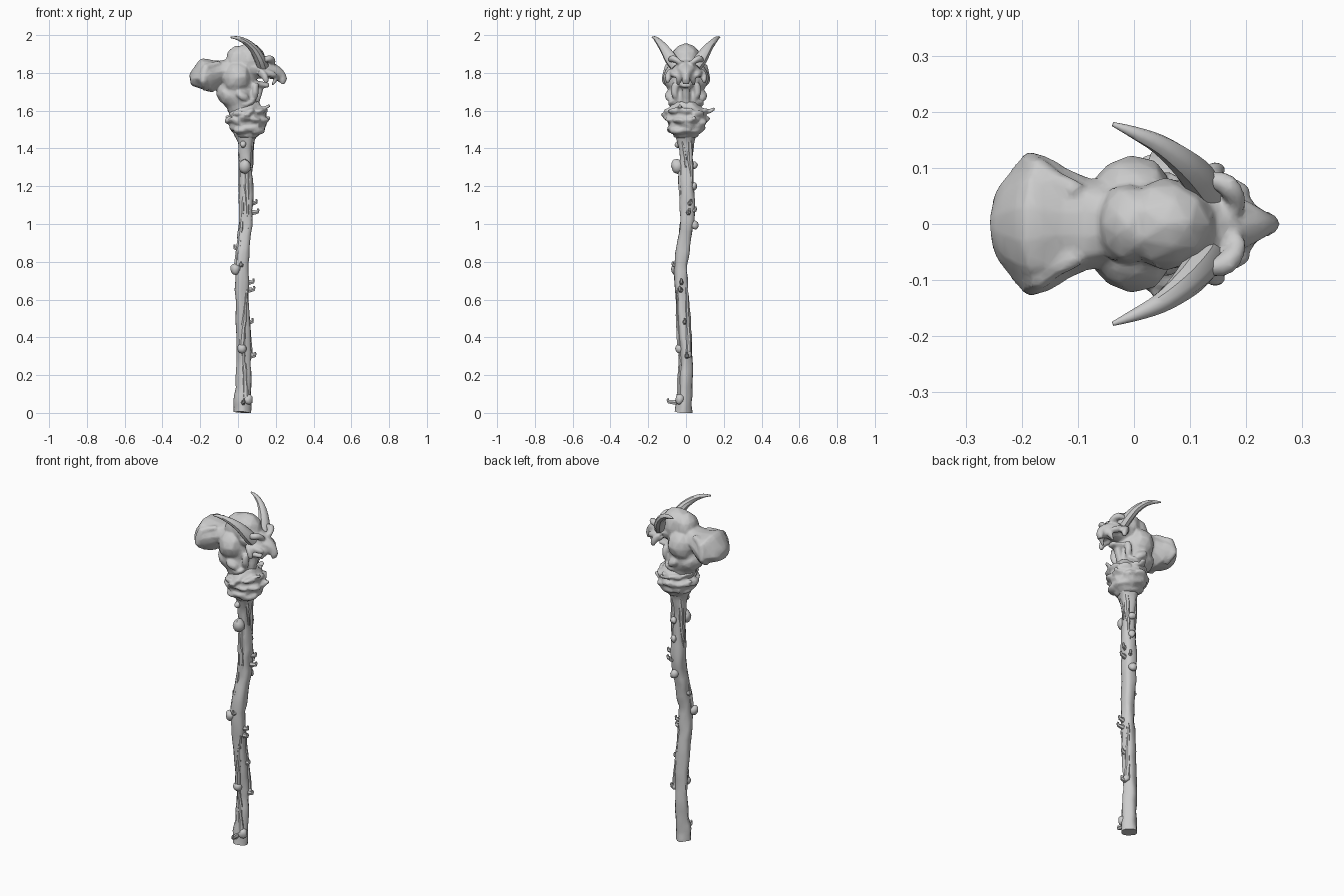
import bpy, bmesh, math, random
from mathutils import Vector, Matrix, noise

random.seed(4)


def spline(pts, steps):
    """Catmull-Rom resampling of (x, y, z, half_width, half_height) points."""
    out = []
    for i in range(len(pts) - 1):
        p = [pts[max(0, min(len(pts) - 1, i + k))] for k in (-1, 0, 1, 2)]
        for s in range(steps):
            t = s / steps
            out.append([0.5 * (2 * b + (c - a) * t + (2 * a - 5 * b + 4 * c - d) * t * t
                        + (3 * b - a - 3 * c + d) * t ** 3) for a, b, c, d in zip(*p)])
    return out + [list(pts[-1])]


def tube(bm, pts, sides=10, steps=3, ridge=0.0, lobes=5, twist=0.0):
    pts = spline(pts, steps)
    pos = [Vector(p[:3]) for p in pts]
    span = (pos[-1] - pos[0]).normalized()
    ref = Vector((1, 0, 0)) if abs(span.y) > 0.85 else Vector((0, 1, 0))
    rings = []
    for i, p in enumerate(pts):
        t = (pos[min(i + 1, len(pos) - 1)] - pos[max(i - 1, 0)]).normalized()
        side = (ref - t * ref.dot(t)).normalized()
        up = t.cross(side)
        ring = []
        for k in range(sides):
            a = 2 * math.pi * k / sides
            r = 1 + ridge * math.cos(lobes * a + twist * i)
            v = pos[i] + side * math.cos(a) * max(p[3], .001) * r + up * math.sin(a) * max(p[4], .001) * r
            ring.append(bm.verts.new(v))
        rings.append(ring)
    for a, b in zip(rings, rings[1:]):
        for k in range(sides):
            j = (k + 1) % sides
            bm.faces.new((a[k], a[j], b[j], b[k]))
    bm.faces.new(rings[0][::-1])
    bm.faces.new(rings[-1])


def blob(bm, loc, scale, tilt=0.0, spin=0.0, mirror=False):
    for s in ((1, -1) if mirror else (1,)):
        m = (Matrix.Translation((loc[0], loc[1] * s, loc[2])) @ Matrix.Rotation(spin * s, 4, 'Z')
             @ Matrix.Rotation(tilt, 4, 'Y') @ Matrix.Diagonal((*scale, 1)))
        bmesh.ops.create_icosphere(bm, subdivisions=2, radius=1, matrix=m)


def sym(bm, pts, **kw):
    for s in (1, -1):
        tube(bm, [(p[0], p[1] * s, *p[2:]) for p in pts], **kw)


def finish(name, bm, rough=0.0, freq=20, voxel=0.0, keep=0.3, angle=40):
    if rough:
        for v in bm.verts:
            q = Vector((v.co.x, abs(v.co.y), v.co.z)) if voxel else v.co
            n = noise.noise_vector(q * freq)
            v.co += Vector((n.x, n.y * (1 if v.co.y >= 0 else -1), n.z)) * rough
    for v in bm.verts:
        v.co.z = max(v.co.z, 0)
    bmesh.ops.recalc_face_normals(bm, faces=bm.faces)
    me = bpy.data.meshes.new(name)
    bm.to_mesh(me)
    bm.free()
    me.shade_smooth()
    if not voxel:
        me.set_sharp_from_angle(angle=math.radians(angle))
    ob = bpy.data.objects.new(name, me)
    bpy.context.collection.objects.link(ob)
    if voxel:
        r = ob.modifiers.new("fuse", 'REMESH')
        r.mode, r.voxel_size, r.use_smooth_shade = 'VOXEL', voxel, True
        s = ob.modifiers.new("soften", 'SMOOTH')
        s.factor, s.iterations = 0.5, 2
        ob.modifiers.new("simplify", 'DECIMATE').ratio = keep
    return ob


# Crooked wooden shaft with a flared top
path = [(.022, -.012, 0, .042, .043), (.024, -.008, .06, .04, .042), (.03, 0, .22, .034, .036),
        (.03, 0, .36, .033, .036), (.024, -.016, .55, .035, .036), (.022, -.028, .75, .036, .037),
        (.03, -.01, .9, .037, .037), (.04, .007, 1.03, .039, .038), (.044, .006, 1.2, .037, .037),
        (.042, .002, 1.34, .034, .033), (.042, 0, 1.43, .043, .045), (.045, 0, 1.5, .07, .075)]


def shaft_at(z):
    for a, b in zip(path, path[1:]):
        if a[2] <= z <= b[2]:
            return Vector(a[:3]).lerp(Vector(b[:3]), (z - a[2]) / (b[2] - a[2]))


bm = bmesh.new()
tube(bm, path, sides=16, steps=4, ridge=.07, lobes=4, twist=.12)
finish("shaft", bm, rough=.008, freq=14, angle=50)

# Bark strands: start height, end height, start angle, end angle (degrees, 0 = +x)
bm = bmesh.new()
for z0, z1, a0, a1 in ((1.3, .95, 270, 300), (.77, 1.2, 215, 250), (.34, .7, 250, 330),
                       (1.46, 1.1, 30, 60), (.3, .75, 20, 60), (1.44, 1.05, 130, 190),
                       (.08, .4, 300, 260), (1.47, 1.3, 320, 350)):
    pts = []
    for k in range(6):
        t = k / 5
        z, a = z0 + (z1 - z0) * t, math.radians(a0 + (a1 - a0) * t)
        c = shaft_at(z)
        w = .018 * (1 - .75 * t)
        pts.append((c.x + .032 * math.cos(a), c.y + .032 * math.sin(a), z, w, w))
    tube(bm, pts, sides=7, steps=2)
finish("bark_strands", bm, rough=.006, freq=25)

# Rounded knots where branches were cut
bm = bmesh.new()
for z, ang, out, r in ((1.305, 262, .05, .033), (.76, 215, .046, .027), (1.31, 80, .045, .018),
                       (.995, 80, .042, .023), (.34, 255, .036, .024), (.07, 320, .037, .026),
                       (1.2, 80, .036, .018), (.31, 20, .036, .018), (1.42, 250, .045, .016)):
    c, a = shaft_at(z), math.radians(ang)
    blob(bm, (c.x + out * math.cos(a), c.y + out * math.sin(a), z), (r, r, r * 1.15))
finish("branch_knots", bm, rough=.007, freq=30)

# Small thorns and twigs
bm = bmesh.new()
for z, ang, ln in ((1.11, 20, .058), (1.06, 10, .065), (.69, 0, .058), (.65, 350, .062), (.48, 5, .05),
                   (.3, 5, .06), (.87, 180, .046), (.055, 275, .085), (1.07, 60, .05), (.78, 260, .045)):
    c, a = shaft_at(z), math.radians(ang)
    d = Vector((math.cos(a), math.sin(a), 0))
    e, f = c + d * .02, c + d * ln
    tube(bm, [(*e, .013, .018), (f.x, f.y, z + .004, .009, .01), (f.x, f.y, z + .022, .004, .005)],
         sides=6, steps=2)
finish("thorns", bm)

# Lumpy collar of gnarled folds around the top of the shaft
bm = bmesh.new()
tube(bm, [(.045, 0, 1.46, .06, .055), (.05, 0, 1.5, .09, .08), (.05, .005, 1.54, .105, .1),
          (.05, 0, 1.59, .1, .088), (.045, 0, 1.64, .07, .07)], sides=18, ridge=.05, lobes=6, twist=.5)
for row, (z, rad, size) in enumerate(((1.505, .07, .026), (1.55, .092, .026), (1.59, .09, .022))):
    for k in range(9):
        a = 2 * math.pi * (k + row * .5) / 9
        s = size * random.uniform(.75, 1.15)
        blob(bm, (.05 + rad * math.cos(a), rad * 1.08 * math.sin(a), z + random.uniform(-.012, .012)),
             (s, s * 1.7, s * .75), tilt=random.uniform(-.5, .5), spin=a)
# Ragged tips sticking out of the collar
for p in (((.07, -.03, 1.605), (.13, -.03, 1.612), (.168, -.03, 1.622)),
          ((.05, .07, 1.585), (.05, .12, 1.595), (.06, .15, 1.61)),
          ((.04, -.06, 1.57), (.05, -.1, 1.575), (.05, -.13, 1.58)),
          ((.08, .03, 1.53), (.14, .04, 1.55), (.165, .04, 1.57)),
          ((-.01, .03, 1.55), (-.04, .04, 1.56), (-.062, .04, 1.57))):
    tube(bm, [(*p[0], .03, .016), (*p[1], .024, .011), (*p[2], .01, .007)], sides=8)
finish("collar", bm, rough=.012, freq=28, voxel=.006, keep=.3)

# Sculpted head: neck, cranium, swollen rear, brow, muzzle and jaw fused together
bm = bmesh.new()
tube(bm, [(.035, 0, 1.57, .07, .07), (.02, 0, 1.64, .085, .085), (.0, 0, 1.7, .092, .1),
          (.01, 0, 1.78, .09, .09), (.03, 0, 1.86, .07, .07)], sides=16)
blob(bm, (.055, 0, 1.865), (.09, .083, .095))                       # cranium
blob(bm, (-.005, 0, 1.865), (.062, .075, .083))                     # crown bump
blob(bm, (-.04, 0, 1.68), (.08, .088, .06), tilt=.5)                # nape bulge
tube(bm, [(.0, 0, 1.815, .075, .07), (-.085, 0, 1.81, .084, .06), (-.165, 0, 1.787, .122, .095),
          (-.222, 0, 1.77, .088, .053), (-.252, 0, 1.763, .045, .025)], sides=14, ridge=.04, lobes=6)
sym(bm, [(-.1, .05, 1.85, .02, .02), (-.165, .09, 1.82, .024, .03), (-.18, .1, 1.76, .024, .022),
         (-.175, .06, 1.71, .015, .015)], sides=8)                  # rear side folds
blob(bm, (-.005, .062, 1.775), (.07, .058, .085), mirror=True)      # cheek swelling
blob(bm, (.02, .08, 1.68), (.04, .032, .024), tilt=.5, mirror=True)
blob(bm, (.05, .06, 1.64), (.045, .035, .02), tilt=-.4, mirror=True)
tube(bm, [(.06, 0, 1.83, .075, .06), (.13, 0, 1.825, .072, .052), (.185, 0, 1.81, .045, .042),
          (.222, 0, 1.785, .026, .03), (.247, 0, 1.757, .016, .018)], sides=12)   # muzzle
tube(bm, [(.235, 0, 1.775, .024, .016), (.24, 0, 1.745, .018, .012)], sides=8)    # nose tip
sym(bm, [(.155, 0.004, 1.845, .02, .018), (.185, .035, 1.857, .02, .016), (.165, .07, 1.872, .02, .018),
         (.12, .085, 1.87, .014, .014)], sides=8)                   # brow ridge
blob(bm, (.165, .062, 1.795), (.042, .02, .018), tilt=.3, spin=-.3, mirror=True)  # cheekbone
sym(bm, [(.12, .07, 1.8, .025, .025), (.14, .095, 1.78, .018, .02), (.15, .1, 1.745, .008, .01)], sides=8)
sym(bm, [(.2, .022, 1.785, .018, .016), (.195, .04, 1.76, .013, .012), (.185, .042, 1.73, .006, .006)],
    sides=7)                                                        # hanging lip
tube(bm, [(.06, 0, 1.75, .06, .03), (.12, 0, 1.735, .04, .02), (.165, 0, 1.735, .022, .012)], sides=10)
tube(bm, [(.12, 0, 1.74, .024, .018), (.105, 0, 1.69, .022, .022), (.09, 0, 1.62, .016, .018)], sides=8)
sym(bm, [(.09, .05, 1.74, .02, .02), (.09, .07, 1.7, .018, .02), (.075, .045, 1.65, .014, .016),
         (.08, .04, 1.61, .012, .012)], sides=8)                    # throat folds
finish("beast_head", bm, rough=.009, freq=18, voxel=.007, keep=.3)

# Swept-back horns
bm = bmesh.new()
sym(bm, [(.13, .05, 1.835, .034, .034), (.115, .08, 1.875, .034, .03), (.085, .112, 1.925, .026, .024),
         (.045, .142, 1.962, .018, .017), (0, .163, 1.983, .011, .011), (-.038, .178, 1.988, .004, .004)],
    sides=9, steps=3)
finish("horns", bm)
